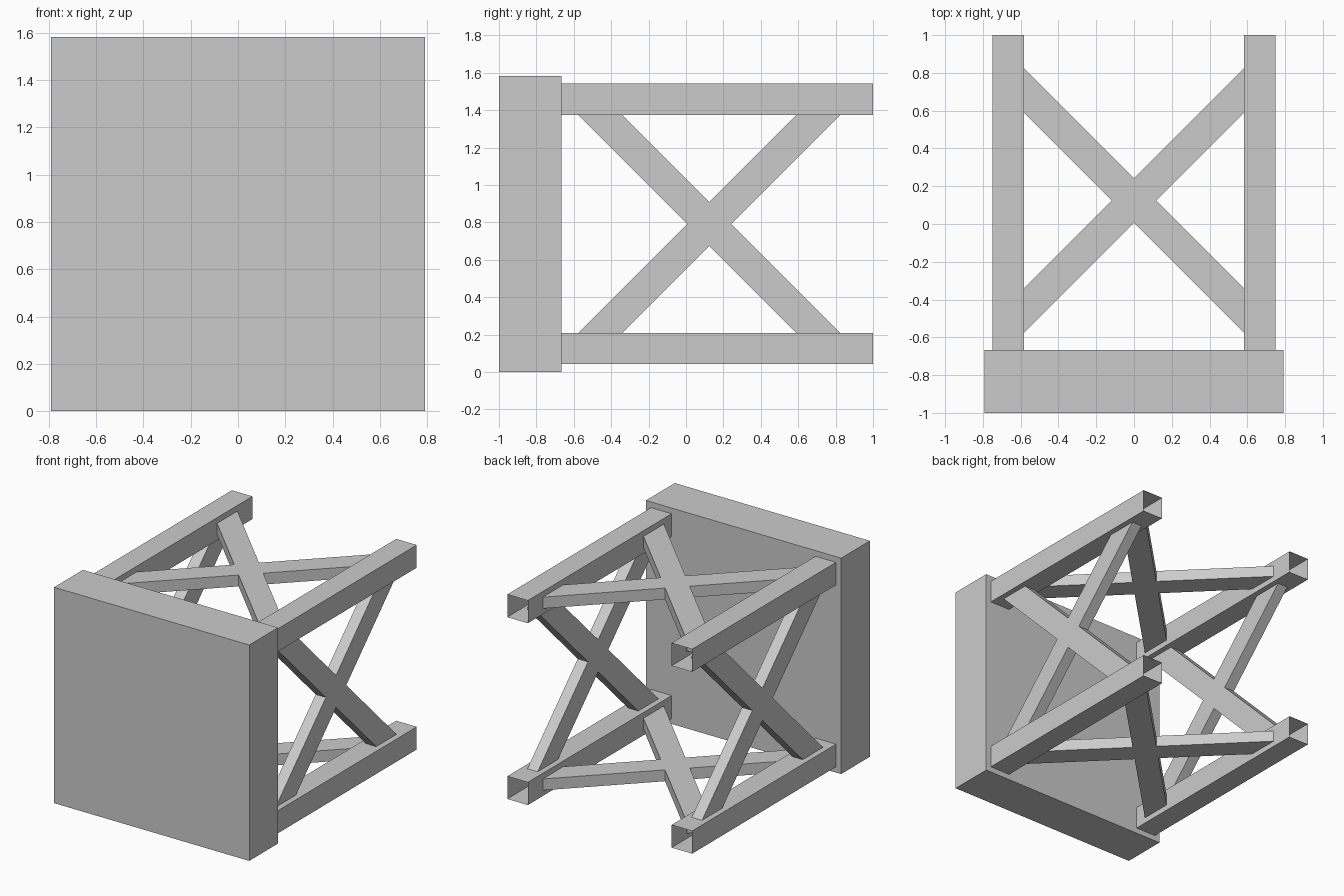
import bpy, bmesh
from math import radians
from mathutils import Matrix, Vector

if "Cube" in bpy.data.objects:
    bpy.data.objects.remove(bpy.data.objects["Cube"])

U = 1 / 24  # design grid unit


def make_box(name, size, loc, rot=None, open_y=False):
    """Box of given size; open_y removes both end caps along y."""
    bm = bmesh.new()
    bmesh.ops.create_cube(bm, size=1)
    bmesh.ops.scale(bm, vec=Vector(size), verts=bm.verts)
    if open_y:
        caps = [f for f in bm.faces if abs(f.normal.y) > 0.9]
        bmesh.ops.delete(bm, geom=caps, context='FACES_ONLY')
    mat = Matrix.Translation(loc)
    if rot:
        mat = mat @ Matrix.Rotation(radians(rot[0]), 4, rot[1])
    bmesh.ops.transform(bm, matrix=mat, verts=bm.verts)
    mesh = bpy.data.meshes.new(name)
    bm.to_mesh(mesh)
    bm.free()
    obj = bpy.data.objects.new(name, mesh)
    bpy.context.collection.objects.link(obj)
    return obj


mid_y, mid_z = 3 * U, 19 * U   # centre of the braced frames
off = 16 * U                   # rail axes from the centre, in x and z
long, wide, thin = 44 * U, 4 * U, 2 * U

# Solid front block
make_box("front_block", (38 * U, 8 * U, 38 * U), (0, -20 * U, mid_z))

for s in (-1, 1):
    side = "left" if s < 0 else "right"
    level = "bottom" if s < 0 else "top"

    # Open-ended square tube rails
    for t in (-1, 1):
        make_box(f"{side}_{'bottom' if t < 0 else 'top'}_rail",
                 (4 * U, 40 * U, 4 * U),
                 (s * off, 4 * U, mid_z + t * off), open_y=True)

    # Square-ended cross braces, their corners buried in the rails
    for n, angle in enumerate((45, -45), 1):
        make_box(f"{side}_brace_{n}", (thin, long, wide),
                 (s * off, mid_y, mid_z), (angle, 'X'))
        make_box(f"{level}_brace_{n}", (wide, long, thin),
                 (0, mid_y, mid_z + s * off), (angle, 'Z'))
